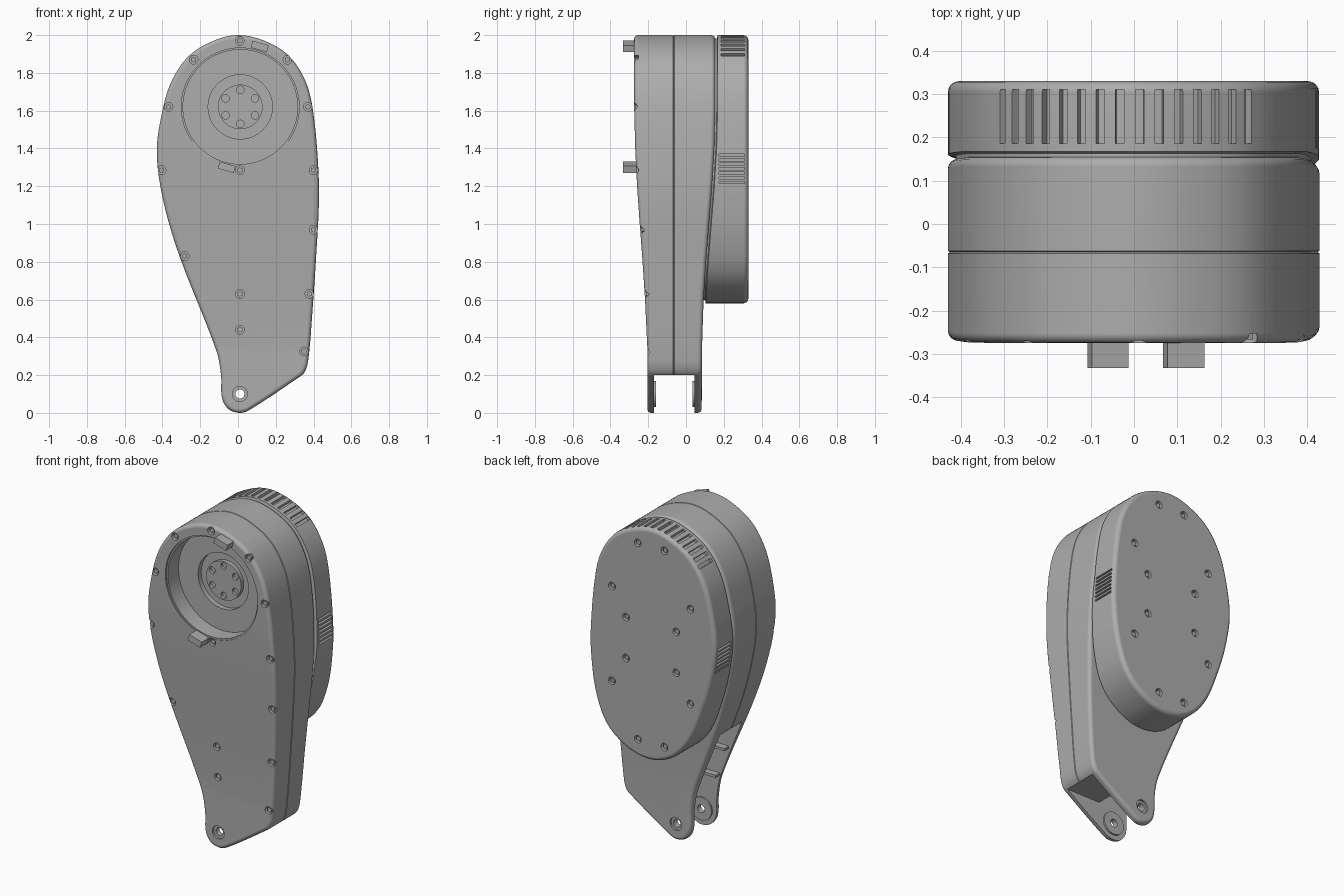
import bpy, bmesh, math
from mathutils import Matrix, Vector
from mathutils.geometry import interpolate_bezier

if "Cube" in bpy.data.objects:
    bpy.data.objects.remove(bpy.data.objects["Cube"])

grey = bpy.data.materials.new("plain grey")
grey.use_nodes = True
COLOUR = (0.42, 0.42, 0.42, 1)
grey.diffuse_color = COLOUR
grey.node_tree.nodes["Principled BSDF"].inputs["Base Color"].default_value = COLOUR

# Outlines in x, z, clockwise from the top
TOP_RIGHT = [(0, 2), (.14, 1.97), (.27, 1.89), (.36, 1.75), (.4, 1.58), (.425, 1.3)]
TOP_LEFT = [(-.43, 1.38), (-.4, 1.6), (-.35, 1.76), (-.26, 1.89), (-.13, 1.97)]
BODY = TOP_RIGHT + [(.428, 1.1), (.415, .85), (.395, .55), (.372, .28), (.352, .215),
                    (.31, .18), (.06, .015), (.01, 0), (-.05, .02), (-.085, .08),
                    (-.09, .2), (-.115, .33), (-.31, .83), (-.395, 1.12)] + TOP_LEFT
CAP = TOP_RIGHT + [(.425, 1.15), (.395, .92), (.32, .73), (.18, .615), (.02, .58),
                   (-.13, .63), (-.25, .76), (-.34, .97), (-.4, 1.17)] + TOP_LEFT
# Depth of the front and back faces by height
FRONT = [(0, -.205), (.35, -.205), (.6, -.217), (.8, -.23), (1, -.245),
         (1.2, -.259), (1.4, -.269), (1.6, -.274), (2, -.275)]
BACK = [(0, .083), (.35, .085), (.6, .093), (.8, .106), (1, .122),
        (1.2, .138), (1.4, .15), (1.6, .155), (2, .155)]
REAR = [(0, .33), (2, .33)]


def depth(table, z):
    z = min(max(z, 0), 2)
    for (z0, y0), (z1, y1) in zip(table, table[1:]):
        if z <= z1:
            return y0 + (y1 - y0) * (z - z0) / (z1 - z0)
    return table[-1][1]


def smooth_outline(points, steps=7):
    pts = [Vector((x, 0, z)) for x, z in points]
    n = len(pts)
    tan = [(pts[(i + 1) % n] - pts[i - 1]).normalized() for i in range(n)]
    out = []
    for i in range(n):
        j = (i + 1) % n
        reach = (pts[j] - pts[i]).length / 3
        out += interpolate_bezier(pts[i], pts[i] + tan[i] * reach,
                                  pts[j] - tan[j] * reach, pts[j], steps)[:-1]
    return out


def inset(loop, d):
    out = []
    for i, p in enumerate(loop):
        t = (loop[(i + 1) % len(loop)] - loop[i - 1]).normalized()
        out.append(p + Vector((t.z, 0, -t.x)) * d)
    return out


def finish(name, bm):
    bmesh.ops.recalc_face_normals(bm, faces=bm.faces[:])
    mesh = bpy.data.meshes.new(name)
    bm.to_mesh(mesh)
    bm.free()
    mesh.materials.append(grey)
    ob = bpy.data.objects.new(name, mesh)
    bpy.context.collection.objects.link(ob)
    return ob


def loft(bm, loop, rings):
    rows = [[bm.verts.new((p.x, y, p.z)) for p in inset(loop, d)] for y, d in rings]
    n = len(loop)
    for a, b in zip(rows, rows[1:]):
        for i in range(n):
            bm.faces.new((a[i], a[(i + 1) % n], b[(i + 1) % n], b[i]))
    bm.faces.new(rows[0])
    bm.faces.new(rows[-1])


def shell(name, outline, rings, near, far):
    """Prism cut at the depth knots, then bent to the near and far depth tables."""
    bm = bmesh.new()
    loft(bm, smooth_outline(outline), rings)
    for z, _ in FRONT[1:-1]:
        bmesh.ops.bisect_plane(bm, geom=bm.verts[:] + bm.edges[:] + bm.faces[:],
                               plane_co=(0, 0, z), plane_no=(0, 0, 1))
    for v in bm.verts:
        y, z = v.co.y, v.co.z
        if y < -.5:
            v.co.y = depth(near, z) + y + 1
        elif y > .5:
            v.co.y = depth(far, z) + y - 1
        else:
            v.co.y = y - .065
    return finish(name, bm)


def add_cyl(bm, x, z, r, y0, y1, seg=24):
    m = Matrix.Translation((x, (y0 + y1) / 2, z)) @ Matrix.Rotation(math.pi / 2, 4, "X")
    bmesh.ops.create_cone(bm, cap_ends=True, segments=seg, radius1=r, radius2=r,
                          depth=abs(y1 - y0), matrix=m)


def add_box(bm, centre, size, turn=0):
    m = Matrix.Translation(centre) @ Matrix.Rotation(turn, 4, "Y") @ Matrix.Diagonal((*size, 1))
    bmesh.ops.create_cube(bm, size=1, matrix=m)


def carve(ob, bm):
    cutter = finish("cutter", bm)
    cutter.hide_render = True
    mod = ob.modifiers.new("cut", "BOOLEAN")
    mod.operation, mod.solver, mod.object = "DIFFERENCE", "EXACT", cutter
    bpy.context.view_layer.objects.active = ob
    bpy.ops.object.modifier_apply(modifier=mod.name)
    bpy.data.objects.remove(cutter)


def carve_cyl(ob, *args):
    bm = bmesh.new()
    add_cyl(bm, *args)
    carve(ob, bm)


def rounded(y, r, side):
    """Ring list for a rounded rim, from the face towards the wall."""
    arc = [math.radians(a) for a in (0, 22.5, 45, 67.5, 90)]
    return [(y + side * r * (1 - math.cos(a)), r * (1 - math.sin(a))) for a in arc]


def screws(name, ob, spots, surface, side):
    """Counterbored screws; side is +1 when the part lies towards +y."""
    cut, heads = bmesh.new(), bmesh.new()
    for x, z in spots:
        y = surface(z)
        add_cyl(cut, x, z, .023, y - side * .03, y + side * .022, 20)
        add_cyl(heads, x, z, .015, y + side * .008, y + side * .03, 6)
    carve(ob, cut)
    return finish(name, heads)


# Main body with a seam groove around it
groove = [(-.003, 0), (0, .005), (.003, 0)]
body = shell("main_body", BODY,
             rounded(-1, .022, 1) + groove + rounded(1, .022, -1)[::-1], FRONT, BACK)

# Fork gap, open below and along one side
bm = bmesh.new()
gap = [(-1, -1), (1, -1), (1, .2), (.11, .2), (.03, .27), (-.04, .45), (-.12, .7), (-1, .7)]
ends = [[bm.verts.new((x, y, z)) for x, z in gap] for y in (-.17, .045)]
for i in range(len(gap)):
    j = (i + 1) % len(gap)
    bm.faces.new((ends[0][i], ends[0][j], ends[1][j], ends[1][i]))
bm.faces.new(ends[0])
bm.faces.new(ends[1])
carve(body, bm)

# Round front recess with stepped floor
CX, CZ = .012, 1.62
for r, y in ((.312, -.262), (.303, -.16), (.17, -.13)):
    carve_cyl(body, CX, CZ, r, -.4, y, 72)

# Pivot hole with countersinks
carve_cyl(body, .01, .1, .024, -.5, .5)
for y0, y1 in ((-.3, -.193), (.072, .2)):
    carve_cyl(body, .01, .1, .04, y0, y1)

front_spots = [(.01, 1.97), (-.235, 1.87), (.262, 1.87), (-.368, 1.62), (.37, 1.62),
               (-.405, 1.285), (.4, 1.285), (.01, 1.285), (.4, .97), (.378, .63), (.35, .325),
               (-.283, .83), (.01, .63), (.01, .44)]
parts = [body, screws("front_screws", body, front_spots, lambda z: depth(FRONT, z), 1)]

# Output hub inside the recess
bm = bmesh.new()
add_cyl(bm, CX, CZ, .118, -.155, -.12, 48)
hub = finish("output_hub", bm)
bm = bmesh.new()
for k in range(6):
    a = math.radians(90 + 60 * k)
    add_cyl(bm, CX + .09 * math.cos(a), CZ + .09 * math.sin(a), .02, -.2, -.137, 20)
carve(hub, bm)
parts.append(hub)

# Locating tabs beside the recess
for name, x, z in (("upper_tab", .115, 1.94), ("lower_tab", -.06, 1.3)):
    bm = bmesh.new()
    add_box(bm, (x, -.295, z), (.088, .076, .038), math.radians(16))
    parts.append(finish(name, bm))

# Rings round the pivot on the inner fork faces
for name, y0, y1 in (("front_pivot_ring", -.18, -.16), ("back_pivot_ring", .035, .055)):
    bm = bmesh.new()
    add_cyl(bm, .01, .1, .07, y0, y1, 36)
    ring = finish(name, bm)
    carve_cyl(ring, .01, .1, .024, -.5, .5)
    parts.append(ring)

# Ribs in the side opening
bm = bmesh.new()
for x, z in ((-.06, .34), (-.12, .52)):
    add_box(bm, (x, -.155, z), (.1, .05, .016))
parts.append(finish("side_ribs", bm))

# Rear cover, set off from the body by a narrow neck
cap = shell("rear_cover", CAP,
            [(-1.02, .018), (-.992, .018), (-.988, 0)] + rounded(1, .026, -1)[::-1], BACK, REAR)

# Cooling slots along the top arc and on both sides
loop = smooth_outline(CAP)
lengths = [(loop[(i + 1) % len(loop)] - p).length for i, p in enumerate(loop)]


def along(s):
    s %= sum(lengths)
    i = 0
    while s > lengths[i]:
        s -= lengths[i]
        i += 1
    t = (loop[(i + 1) % len(loop)] - loop[i]).normalized()
    return loop[i] + t * s, t


bm = bmesh.new()
for k in range(15):
    p, t = along(-.355 + .046 * k)
    add_box(bm, (p.x, .248, p.z), (.02, .125, .04), math.atan2(-t.z, t.x))
for side in (-1, 1):
    for k in range(7):
        add_box(bm, (side * .425, .242, 1.22 + .024 * k), (.04, .135, .012))
carve(cap, bm)

rear_spots = [(.005 + sx * x, 1.29 + sz * z) for x, z in ((.09, .6), (.265, .29), (.17, .125))
              for sx in (-1, 1) for sz in (-1, 1)]
parts += [cap, screws("rear_screws", cap, rear_spots, lambda z: .33, -1)]

# Smooth shading with crisp edges
bpy.ops.object.select_all(action="DESELECT")
for ob in parts:
    ob.select_set(True)
bpy.context.view_layer.objects.active = body
bpy.ops.object.shade_smooth_by_angle(angle=math.radians(32))
for ob in (body, cap):
    ob.modifiers.new("even_shading", "WEIGHTED_NORMAL").keep_sharp = True
